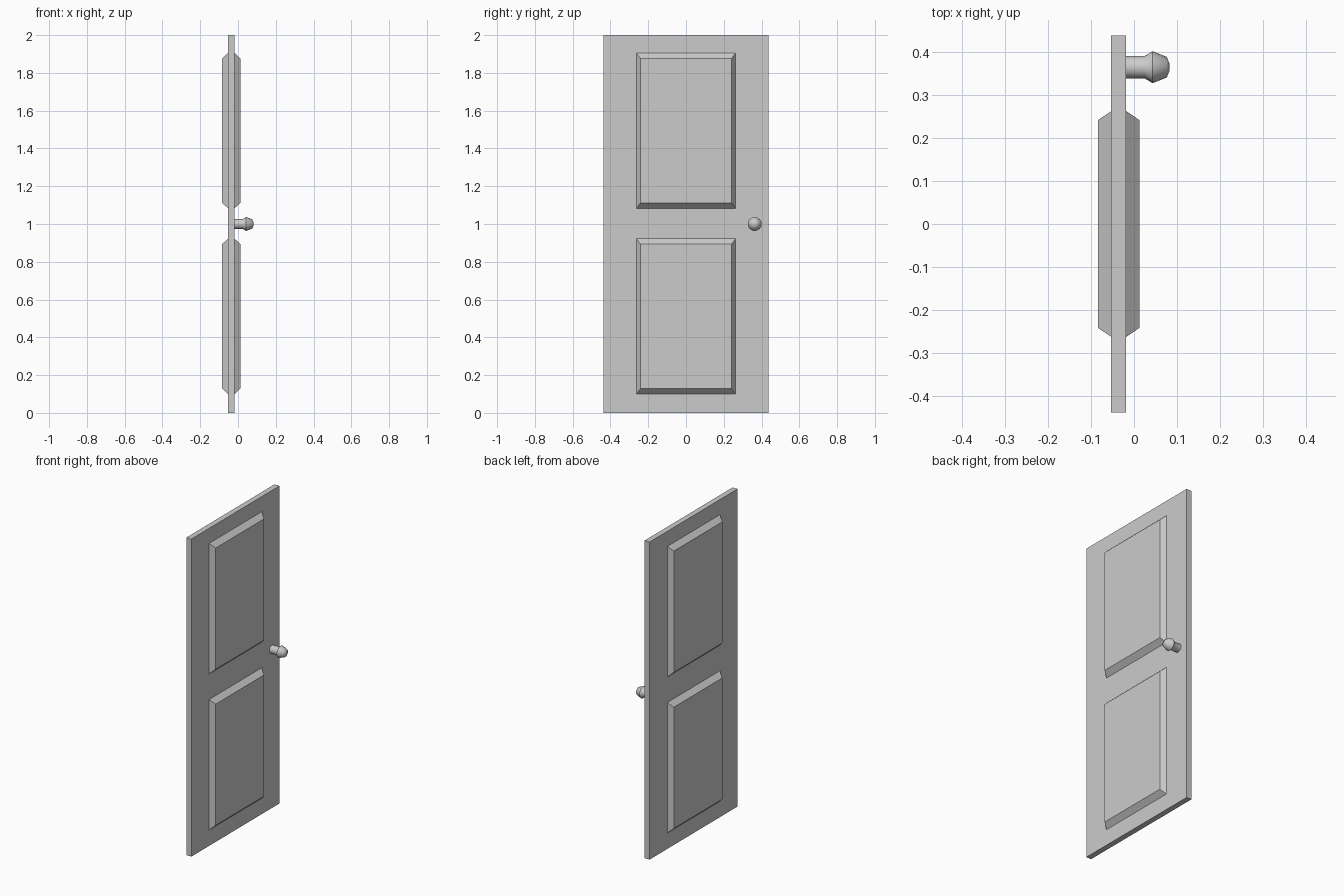
import bpy, bmesh, math
from mathutils import Matrix, Vector

if "Cube" in bpy.data.objects:
    bpy.data.objects.remove(bpy.data.objects["Cube"])

X0, X1 = -0.053, -0.018          # slab back and front faces
HALF_W, HEIGHT = 0.438, 2.0
PANEL_Y = 0.262                  # half width of a panel
PANELS_Z = [(0.10, 0.922), (1.083, 1.905)]
RAISE, BEVEL_Y, BEVEL_Z = 0.031, 0.021, 0.029


def add_object(name, bm):
    bmesh.ops.recalc_face_normals(bm, faces=bm.faces)
    mesh = bpy.data.meshes.new(name)
    bm.to_mesh(mesh)
    bm.free()
    obj = bpy.data.objects.new(name, mesh)
    bpy.context.collection.objects.link(obj)
    return obj


# Door slab: a box cut along the panel outlines
bm = bmesh.new()
bmesh.ops.create_cube(bm, size=1, matrix=Matrix.Translation(((X0 + X1) / 2, 0, HEIGHT / 2))
                      @ Matrix.Diagonal((X1 - X0, 2 * HALF_W, HEIGHT, 1)))
cuts = [((0, y, 0), (0, 1, 0)) for y in (-PANEL_Y, PANEL_Y)]
cuts += [((0, 0, z), (0, 0, 1)) for pair in PANELS_Z for z in pair]
for co, no in cuts:
    bmesh.ops.bisect_plane(bm, geom=bm.verts[:] + bm.edges[:] + bm.faces[:],
                           plane_co=co, plane_no=no)


# Raised panels with sloping borders on both sides
def is_panel(face):
    c = face.calc_center_median()
    return (abs(face.normal.x) > 0.9 and abs(c.y) < PANEL_Y
            and any(lo < c.z < hi for lo, hi in PANELS_Z))


bm.normal_update()
panels = [f for f in bm.faces if is_panel(f)]
for face in panels:
    push = math.copysign(RAISE, face.normal.x)
    top = bmesh.ops.extrude_discrete_faces(bm, faces=[face])["faces"][0]
    c = top.calc_center_median()
    for v in top.verts:
        v.co += Vector((push, -math.copysign(BEVEL_Y, v.co.y - c.y),
                        -math.copysign(BEVEL_Z, v.co.z - c.z)))
add_object("door", bm)

# Door knob: profile (x, radius) spun around the x axis
profile = [(X1, 0), (X1, 0.026), (0.025, 0.026), (0.043, 0.037),
           (0.076, 0.024), (0.082, 0.009), (0.083, 0)]
KY, KZ = 0.364, 1.0
bm = bmesh.new()
verts = [bm.verts.new((x, KY + r, KZ)) for x, r in profile]
edges = [bm.edges.new(pair) for pair in zip(verts, verts[1:])]
bmesh.ops.spin(bm, geom=verts + edges, cent=(0, KY, KZ), axis=(1, 0, 0),
               angle=2 * math.pi, steps=16, use_duplicate=False)
bmesh.ops.remove_doubles(bm, verts=bm.verts, dist=1e-5)
knob = add_object("door_knob", bm)
bpy.context.view_layer.objects.active = knob
knob.select_set(True)
bpy.ops.object.shade_smooth_by_angle(angle=math.radians(50))
